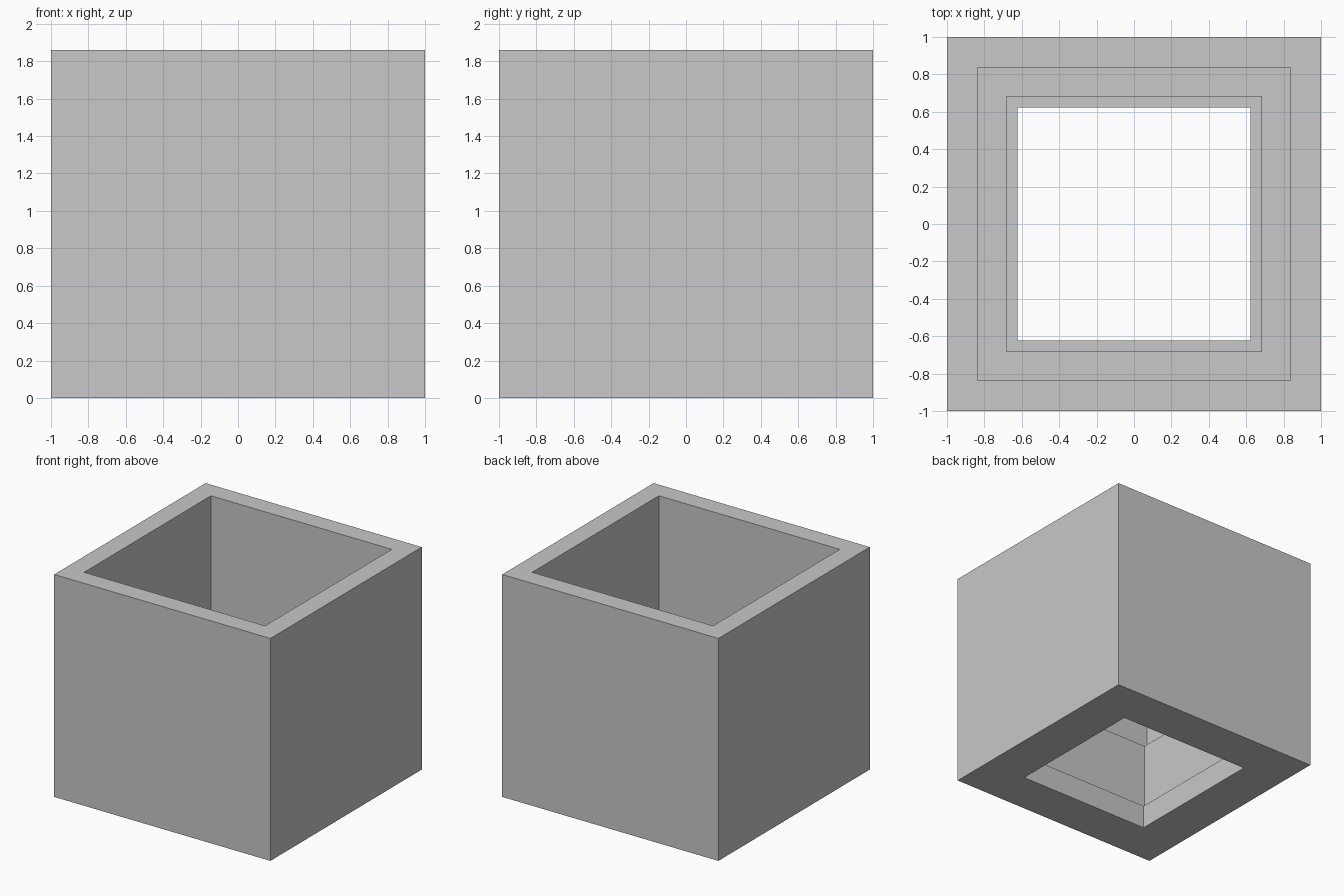
import bpy
import bmesh

default = bpy.data.objects.get("Cube")
if default:
    bpy.data.objects.remove(default, do_unlink=True)

HEIGHT = 1.86

# Plain grey material
grey = bpy.data.materials.new("plain_grey")
grey.use_nodes = True
colour = (0.58, 0.58, 0.58, 1)
grey.diffuse_color = colour
grey.node_tree.nodes["Principled BSDF"].inputs["Base Color"].default_value = colour

# Wall cross-section (half width, height): outer wall, rim, two inner ledges
profile = [
    (1.0, 0.0), (1.0, HEIGHT),
    (0.837, HEIGHT), (0.837, 0.80),
    (0.682, 0.80), (0.682, 0.20),
    (0.623, 0.20), (0.623, 0.0),
]


def square_ring(bm, half, z):
    """Four corner vertices of a centred square."""
    corners = [(-1, -1), (1, -1), (1, 1), (-1, 1)]
    return [bm.verts.new((x * half, y * half, z)) for x, y in corners]


# Sweep the cross-section around the square to make a closed, stepped shell
bm = bmesh.new()
rings = [square_ring(bm, half, z) for half, z in profile]
for lower, upper in zip(rings, rings[1:] + rings[:1]):
    for i in range(4):
        j = (i + 1) % 4
        bm.faces.new((lower[i], lower[j], upper[j], upper[i]))
bmesh.ops.recalc_face_normals(bm, faces=bm.faces)

mesh = bpy.data.meshes.new("stepped_box")
bm.to_mesh(mesh)
bm.free()
mesh.materials.append(grey)
box = bpy.data.objects.new("stepped_box", mesh)
bpy.context.collection.objects.link(box)
